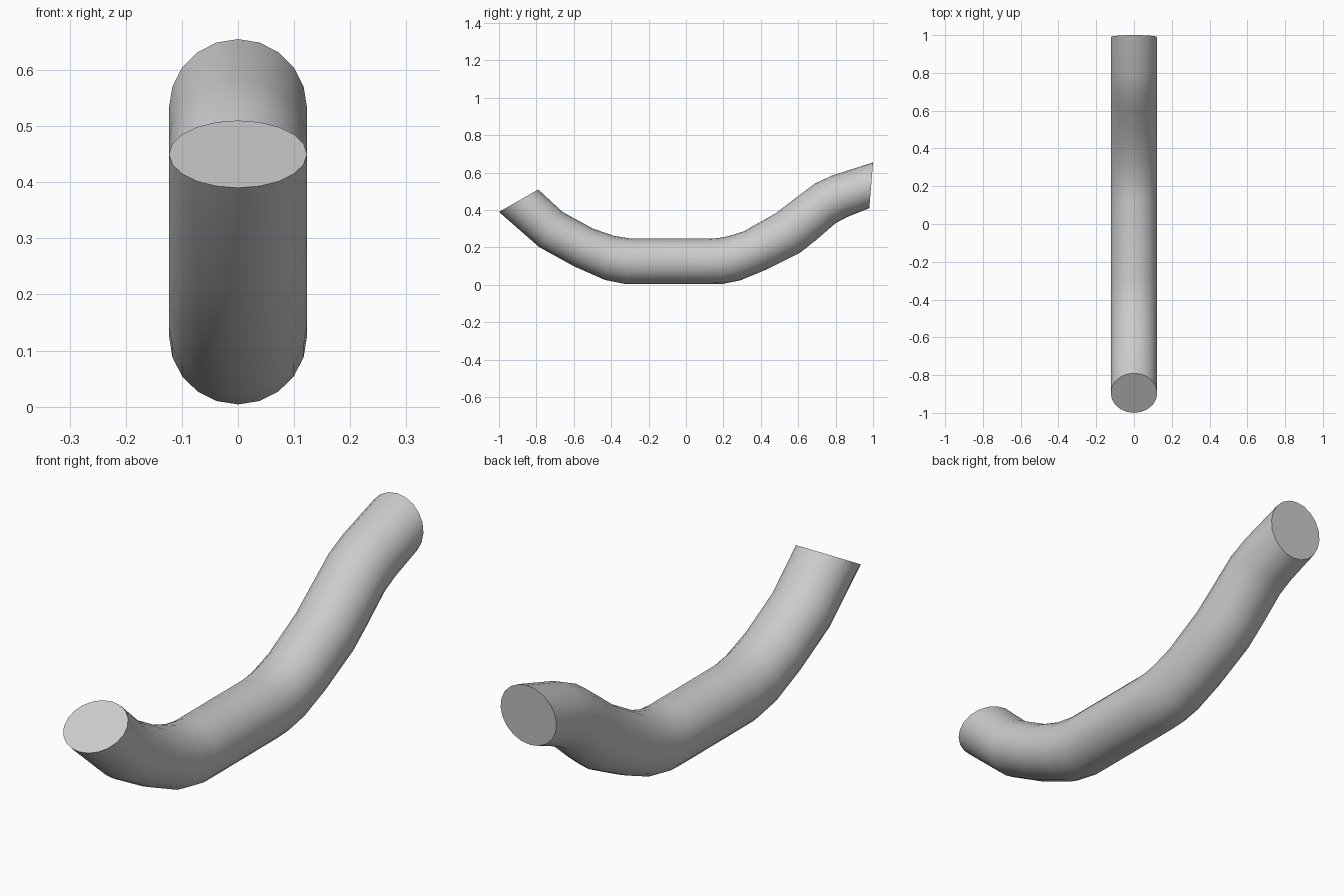
import bpy, bmesh, math
from mathutils import Vector

if "Cube" in bpy.data.objects:
    bpy.data.objects.remove(bpy.data.objects["Cube"])

SIDES = 20
RADIUS = 0.123

# Underside and topside point (y, z) of each cross-section along the tube
sections = [
    ((-1.00, 0.390), (-0.79, 0.510)),
    ((-0.785, 0.202), (-0.66, 0.390)),
    ((-0.60, 0.100), (-0.50, 0.302)),
    ((-0.435, 0.027), (-0.385, 0.262)),
    ((-0.32, 0.004), (-0.29, 0.247)),
    ((0.13, 0.004), (0.12, 0.247)),
    ((0.20, 0.006), (0.17, 0.250)),
    ((0.29, 0.024), (0.225, 0.260)),
    ((0.43, 0.082), (0.31, 0.287)),
    ((0.61, 0.172), (0.48, 0.383)),
    ((0.69, 0.235), (0.60, 0.475)),
    ((0.80, 0.330), (0.69, 0.542)),
    ((0.86, 0.362), (0.78, 0.584)),
    ((0.98, 0.410), (1.00, 0.655)),
]

# Bent tube lofted through the cross-sections
bm = bmesh.new()
rings = []
for low, high in sections:
    low, high = Vector((0, *low)), Vector((0, *high))
    mid, half = (low + high) / 2, (high - low) / 2
    ring = []
    for i in range(SIDES):
        a = math.tau * i / SIDES
        ring.append(bm.verts.new(mid + Vector((RADIUS * math.sin(a), 0, 0)) + half * math.cos(a)))
    rings.append(ring)
for r0, r1 in zip(rings, rings[1:]):
    for i in range(SIDES):
        j = (i + 1) % SIDES
        bm.faces.new((r0[i], r0[j], r1[j], r1[i]))

# Flat end caps
bm.faces.new(rings[0])
bm.faces.new(rings[-1])
bmesh.ops.recalc_face_normals(bm, faces=bm.faces)

mesh = bpy.data.meshes.new("bent_tube")
bm.to_mesh(mesh)
bm.free()
tube = bpy.data.objects.new("bent_tube", mesh)
bpy.context.collection.objects.link(tube)
bpy.context.view_layer.objects.active = tube
tube.select_set(True)
bpy.ops.object.shade_smooth_by_angle(angle=math.radians(40))
